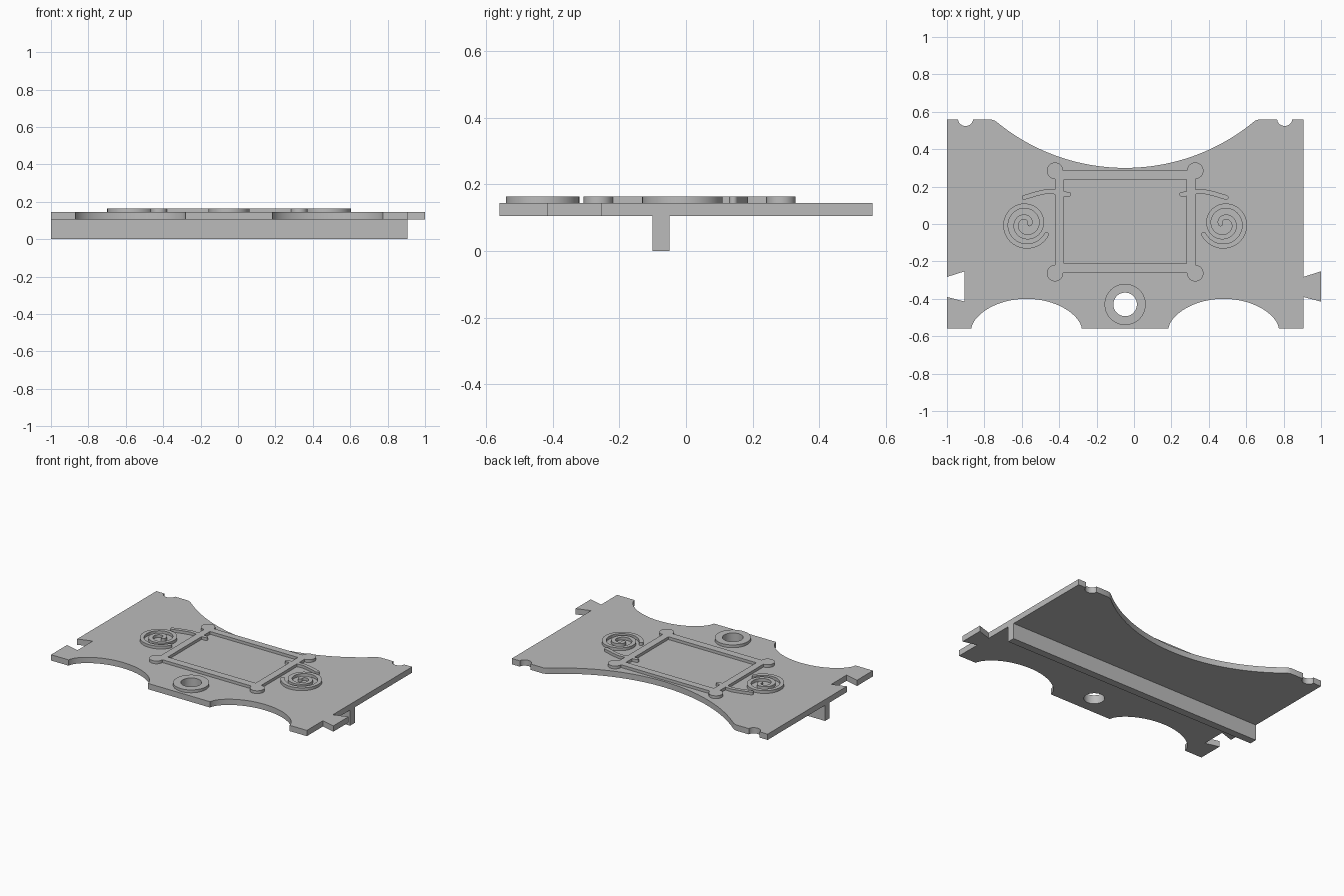
import bpy, bmesh
from math import sin, cos, pi, radians, sqrt
from mathutils import Vector

cube = bpy.data.objects.get("Cube")
if cube:
    bpy.data.objects.remove(cube, do_unlink=True)

CENTRE_X = -0.0475          # the tab on one end shifts the plate
HALF = 0.9525               # half the plate length
PLATE_BOTTOM, PLATE_TOP, RELIEF_TOP = 0.105, 0.144, 0.163

grey = bpy.data.materials.new("plain grey")
grey.use_nodes = True
grey.diffuse_color = (0.5, 0.5, 0.5, 1)
grey.node_tree.nodes["Principled BSDF"].inputs["Base Color"].default_value = (0.5, 0.5, 0.5, 1)


def arc(cx, cy, rx, ry, start, end, steps):
    """Points on an elliptical arc, angles in degrees."""
    angles = [radians(start + (end - start) * i / steps) for i in range(steps + 1)]
    return [(cx + rx * cos(a), cy + ry * sin(a)) for a in angles]


def circle(cx, cy, r, steps=64):
    return arc(cx, cy, r, r, 0, 360, steps)[:-1]


def mirrored(points):
    return [(-x, y) for x, y in reversed(points)]


def ribbon(points, width):
    """Outline of a constant-width strip with round ends."""
    pts = [Vector(p) for p in points]
    left, right = [], []
    for i, p in enumerate(pts):
        d = (pts[min(i + 1, len(pts) - 1)] - pts[max(i - 1, 0)]).normalized()
        n = Vector((-d.y, d.x)) * width / 2
        left.append(p + n)
        right.append(p - n)

    def cap(p, edge):
        v = edge - p
        side = Vector((v.y, -v.x))
        return [p + v * cos(pi * k / 8) + side * sin(pi * k / 8) for k in range(1, 8)]

    return left + cap(pts[-1], left[-1]) + right[::-1] + cap(pts[0], right[0])


def slab(name, outlines, z0, z1):
    """Extrude outlines upward; an outline inside another becomes a hole."""
    curve = bpy.data.curves.new(name, "CURVE")
    curve.dimensions, curve.fill_mode = "2D", "BOTH"
    curve.extrude = (z1 - z0) / 2
    for outline in outlines:
        spline = curve.splines.new("POLY")
        spline.points.add(len(outline) - 1)
        for point, (x, y) in zip(spline.points, outline):
            point.co = (x, y, 0, 1)
        spline.use_cyclic_u = True
    obj = bpy.data.objects.new(name, curve)
    obj.location = (CENTRE_X, 0, (z0 + z1) / 2)
    bpy.context.collection.objects.link(obj)
    bpy.ops.object.select_all(action="DESELECT")
    obj.select_set(True)
    bpy.context.view_layer.objects.active = obj
    bpy.ops.object.convert(target="MESH")
    obj = bpy.context.view_layer.objects.active
    bm = bmesh.new()
    bm.from_mesh(obj.data)
    bmesh.ops.remove_doubles(bm, verts=bm.verts, dist=0.0001)
    bmesh.ops.recalc_face_normals(bm, faces=bm.faces)
    bm.to_mesh(obj.data)
    bm.free()
    obj.data.materials.clear()
    obj.data.materials.append(grey)
    bpy.ops.object.shade_smooth_by_angle(angle=radians(30))
    return obj


# Plate: one half of the long edges is drawn, then mirrored
R = 1.083
back = [(x, 0.30 + R - sqrt(R * R - x * x)) for x in [0.68 * i / 32 for i in range(33)]]
back += [(0.695, 0.552), (0.718, 0.56)]
back += arc(0.853, 0.56, 0.04, 0.036, 180, 360, 16) + [(HALF, 0.56)]
scallop = [(0.527 + 0.295 * cos(a), -0.56 + 0.16 * max(sin(a), 0) ** 1.2)
           for a in [pi * i / 40 for i in range(41)]]
front = [(HALF, -0.56)] + scallop

# Dovetail: a tab on one end and the matching notch on the other
dovetail = [(0, -0.283), (0.095, -0.253), (0.095, -0.415), (0, -0.39)]
tab = [(HALF + x, y) for x, y in dovetail]
notch = [(-HALF + x, y) for x, y in reversed(dovetail)]
HOLE = circle(0, -0.43, 0.063)
slab("plate", [back + tab + front + mirrored(front) + notch + mirrored(back[1:])[:]
               , HOLE], PLATE_BOTTOM, PLATE_TOP)

# Raised collar around the hole
slab("hole_collar", [circle(0, -0.43, 0.11), HOLE], PLATE_TOP, RELIEF_TOP)

# Frame with round corner knobs
knobs = [(0.375, 0.285), (-0.375, 0.285), (-0.375, -0.263), (0.375, -0.263)]
outer = []
for i, (x, y) in enumerate(knobs):
    outer += arc(x, y, 0.044, 0.044, 90 * i - 90, 90 * i + 180, 24)
inner = [(0.327, 0.238), (-0.327, 0.238), (-0.327, -0.212), (0.327, -0.212)]
slab("frame", [outer, inner], PLATE_TOP, RELIEF_TOP)

# Scrolls and stems on both sides of the frame
spiral = []
for i in range(97):
    t = 1.92 * i / 96
    r, a = 0.123 * (1 - (t / 2.2) ** 1.3), radians(-27) - 2 * pi * t
    spiral.append((-0.53 + r * cos(a), r * sin(a)))
stem = [(-0.54, 0.142), (-0.47, 0.163), (-0.42, 0.174), (-0.38, 0.172), (-0.34, 0.162), (-0.302, 0.159)]
for side, flip in (("right", 1), ("left", -1)):
    for part, path, width in (("scroll", spiral, 0.026), ("stem", stem, 0.025)):
        slab(f"{side}_{part}", [ribbon([(flip * x, y) for x, y in path], width)],
             PLATE_TOP, RELIEF_TOP)

# Stiffening rib under the plate
rib = [(-HALF, -0.1), (HALF, -0.1), (HALF, -0.05), (-HALF, -0.05)]
slab("underside_rib", [rib], 0, PLATE_BOTTOM)
